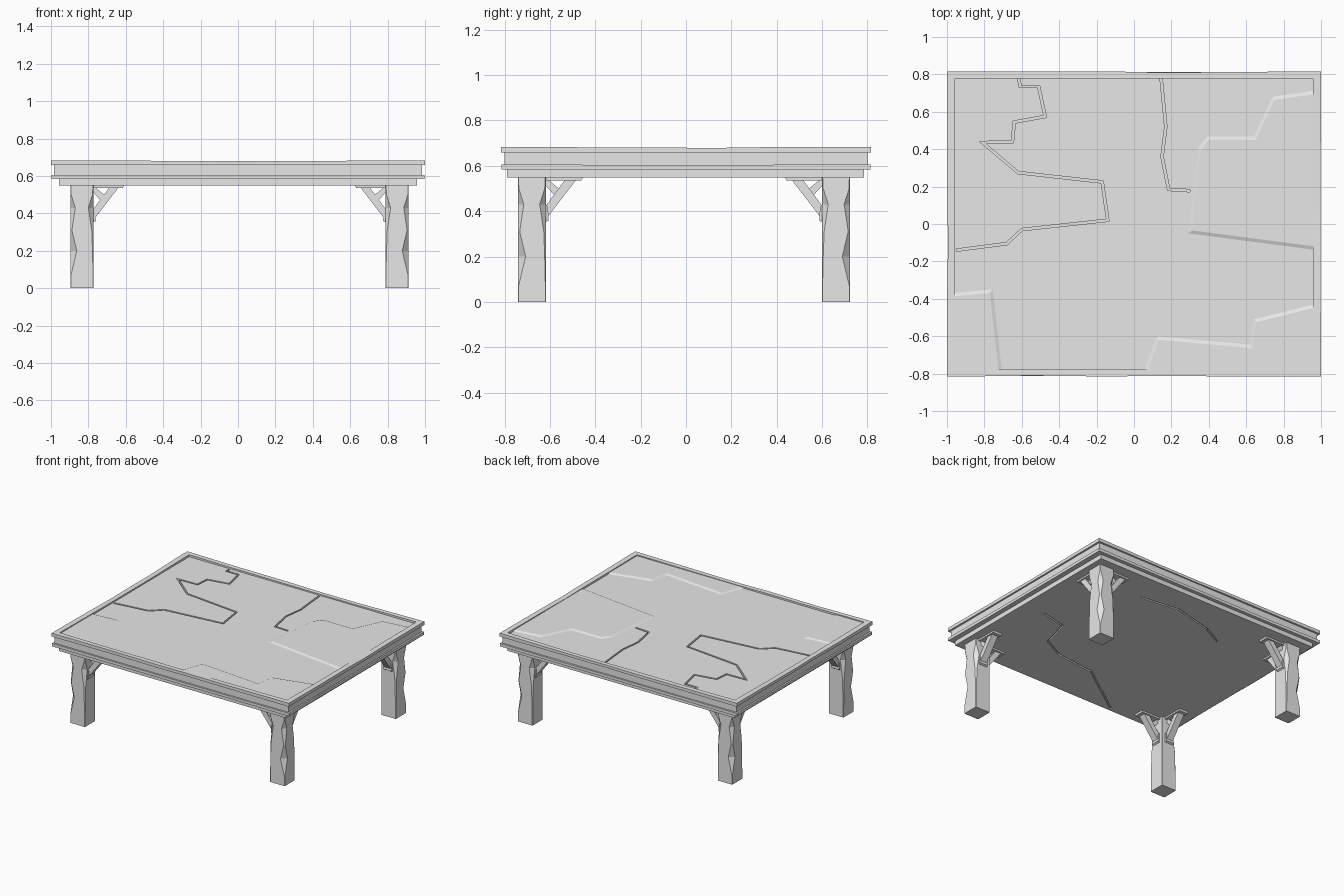
import bpy, bmesh, random
from mathutils import Vector

random.seed(4)
if "Cube" in bpy.data.objects:
    bpy.data.objects.remove(bpy.data.objects["Cube"], do_unlink=True)

grey = bpy.data.materials.new("stone_grey")
grey.use_nodes = True
grey.diffuse_color = (0.8, 0.8, 0.8, 1)
grey.node_tree.nodes["Principled BSDF"].inputs["Base Color"].default_value = (0.8, 0.8, 0.8, 1)


def finish(name, bm):
    mesh = bpy.data.meshes.new(name)
    bm.to_mesh(mesh)
    bm.free()
    mesh.materials.append(grey)
    obj = bpy.data.objects.new(name, mesh)
    bpy.context.collection.objects.link(obj)
    return obj


def loft(name, rings):
    """Skin a row of equal rings and cap both ends."""
    bm = bmesh.new()
    loops = [[bm.verts.new(p) for p in ring] for ring in rings]
    n = len(loops[0])
    for a, b in zip(loops, loops[1:]):
        for i in range(n):
            j = (i + 1) % n
            bm.faces.new((a[i], a[j], b[j], b[i]))
    bm.faces.new(loops[0])
    bm.faces.new(loops[-1])
    bmesh.ops.recalc_face_normals(bm, faces=bm.faces)
    return finish(name, bm)


def box(name, x, y, z):
    return loft(name, [[(x[0], y[0], h), (x[1], y[0], h), (x[1], y[1], h), (x[0], y[1], h)] for h in z])


def cut_crack(target, path, z, width=0.013):
    """Carve a narrow groove along a path."""
    pts = [Vector(p) for p in path]
    left, right = [], []
    for i, p in enumerate(pts):
        d1 = (p - pts[i - 1]).normalized() if i else (pts[1] - p).normalized()
        d2 = (pts[i + 1] - p).normalized() if i < len(pts) - 1 else d1
        n1, n2 = Vector((-d1.y, d1.x)), Vector((-d2.y, d2.x))
        off = (n1 + n2) / (1 + n1.dot(n2)) * width / 2
        left.append(p + off)
        right.append(p - off)
    cutter = loft("crack_cutter", [
        [(*a, z[0]), (*b, z[0]), (*b, z[1]), (*a, z[1])] for a, b in zip(left, right)])
    cutter.hide_render = True
    mod = target.modifiers.new("crack", 'BOOLEAN')
    mod.operation, mod.solver, mod.object = 'DIFFERENCE', 'EXACT', cutter
    bpy.context.view_layer.update()
    result = target.evaluated_get(bpy.context.evaluated_depsgraph_get())
    mesh = bpy.data.meshes.new_from_object(result)
    target.modifiers.clear()
    target.data = mesh
    bpy.data.objects.remove(cutter, do_unlink=True)


# Main slab with cracks above and below
TOP, UNDER = 0.669, 0.549
slab = box("table_slab", (-0.957, 0.957), (-0.788, 0.785), (UNDER, TOP))
top_cracks = [
    [(-0.95, -0.14), (-0.68, -0.105), (-0.6, -0.03), (-0.14, 0.02), (-0.17, 0.225),
     (-0.62, 0.275), (-0.81, 0.435), (-0.65, 0.44), (-0.64, 0.545), (-0.475, 0.575),
     (-0.51, 0.735), (-0.61, 0.735), (-0.615, 0.78)],
    [(0.145, 0.78), (0.17, 0.52), (0.15, 0.36), (0.185, 0.185), (0.3, 0.178)],
]
under_cracks = [
    [(0.77, -0.05), (0.56, -0.1), (0.5, -0.33), (0.33, -0.42), (0, -0.46), (-0.44, -0.77)],
    [(0.4, 0.55), (0.09, 0.59), (-0.23, 0.51), (-0.42, 0.41)],
]
for path in top_cracks:
    cut_crack(slab, path, (TOP - 0.02, TOP + 0.02))
for path in under_cracks:
    cut_crack(slab, path, (UNDER - 0.02, UNDER + 0.012))

# Slightly raised broken plates on the table top
plates = {
    "raised_plate_left": [(0.98, 0.715), (0.74, 0.68), (0.64, 0.467), (0.39, 0.467),
                          (0.34, 0.4), (0.29, -0.05), (0.98, -0.14)],
    "raised_plate_front_right": [(-0.98, -0.37), (-0.755, -0.35), (-0.705, -0.8), (-0.98, -0.8)],
    "raised_plate_front_left": [(0.05, -0.8), (0.12, -0.6), (0.62, -0.645), (0.64, -0.51),
                                (0.98, -0.425), (0.98, -0.8)],
}
for name, outline in plates.items():
    bm = bmesh.new()
    face = bm.faces.new([bm.verts.new((x, y, TOP)) for x, y in outline])
    bm.normal_update()
    if face.normal.z < 0:
        face.normal_flip()
    bmesh.ops.inset_individual(bm, faces=[face], thickness=0.018, depth=0.007, use_even_offset=True)
    finish(name, bm)


def rail(name, along_x, sign, half, inner, outer, z, wear):
    """Long edge moulding with a slightly worn outline."""
    steps = [-1, -0.94, -0.55, -0.12, 0.1, 0.45, 0.93, 1]
    rings = []
    for s in steps:
        end = abs(s) > 0.9
        out = outer - (0 if end else random.uniform(0, wear))
        up = z[1] - (0 if end else random.uniform(0.3, 1) * wear)
        ring = []
        for d, h in ((inner, z[0]), (out, z[0]), (out, up), (inner, up)):
            ring.append((s * half, sign * d, h) if along_x else (sign * d, s * half, h))
        rings.append(ring)
    loft(name, rings)


# Edge mouldings: lower ledge, band and upper lip on all four sides
mouldings = [
    ("lower_ledge", 0.998, 0.814, (0.583, 0.606), 0.004),
    ("edge_band", 0.985, 0.801, (0.604, 0.662), 0.0),
    ("upper_lip", 1.0, 0.816, (0.658, 0.684), 0.006),
]
for part, ox, oy, z, wear in mouldings:
    for side, sign in (("front", -1), ("back", 1)):
        rail(f"{part}_{side}", True, sign, ox, 0.778, oy, z, wear)
    for side, sign in (("right", -1), ("left", 1)):
        rail(f"{part}_{side}", False, sign, 0.778, 0.958, ox, z, wear)


# Legs with chipped corners: (height, outer chip, side chip)
LEG = 0.062
levels = [(0, 0.003, 0.003), (0.07, 0.003, 0.003), (0.2, 0.034, 0.006), (0.31, 0.008, 0.01),
          (0.43, 0.026, 0.028), (0.5, 0.004, 0.006), (0.56, 0.003, 0.003)]


def leg(name, cx, cy, sx, sy):
    rings = []
    for z, chip, side in levels:
        ring = []
        corners = ((1, 1, chip), (-1, 1, side), (-1, -1, 0.003), (1, -1, side))
        for ax, ay, c in corners:
            a = (ax * (LEG - c), ay * LEG)
            b = (ax * LEG, ay * (LEG - c))
            for px, py in ((b, a) if ax * ay > 0 else (a, b)):
                ring.append((cx + sx * px, cy + sy * py, z))
        rings.append(ring)
    loft(name, rings)


# Brackets: side profiles as (distance from leg, height), with half width
bracket = {
    "brace": ([(0, 0.36), (0, 0.42), (0.1, 0.555), (0.15, 0.555)], 0.026),
    "gusset": ([(0, 0.515), (0, 0.55), (0.078, 0.485), (0.055, 0.455)], 0.018),
    "cap": ([(0, 0.536), (0, 0.555), (0.17, 0.555), (0.16, 0.536)], 0.038),
    "foot": ([(0, 0.35), (0, 0.43), (0.012, 0.42), (0.016, 0.36)], 0.034),
}

for fb, sy in (("front", -1), ("back", 1)):
    for lr, sx in (("right", -1), ("left", 1)):
        cx, cy = 0.008 + sx * 0.842, -0.009 + sy * 0.67
        leg(f"leg_{fb}_{lr}", cx, cy, sx, sy)
        for part, (profile, w) in bracket.items():
            # one bracket runs inward along x, the other along y
            loft(f"{part}_x_{fb}_{lr}", [
                [(cx - sx * (LEG - 0.004 + d), cy + t, z) for d, z in profile] for t in (-w, w)])
            loft(f"{part}_y_{fb}_{lr}", [
                [(cx + t, cy - sy * (LEG - 0.004 + d), z) for d, z in profile] for t in (-w, w)])
